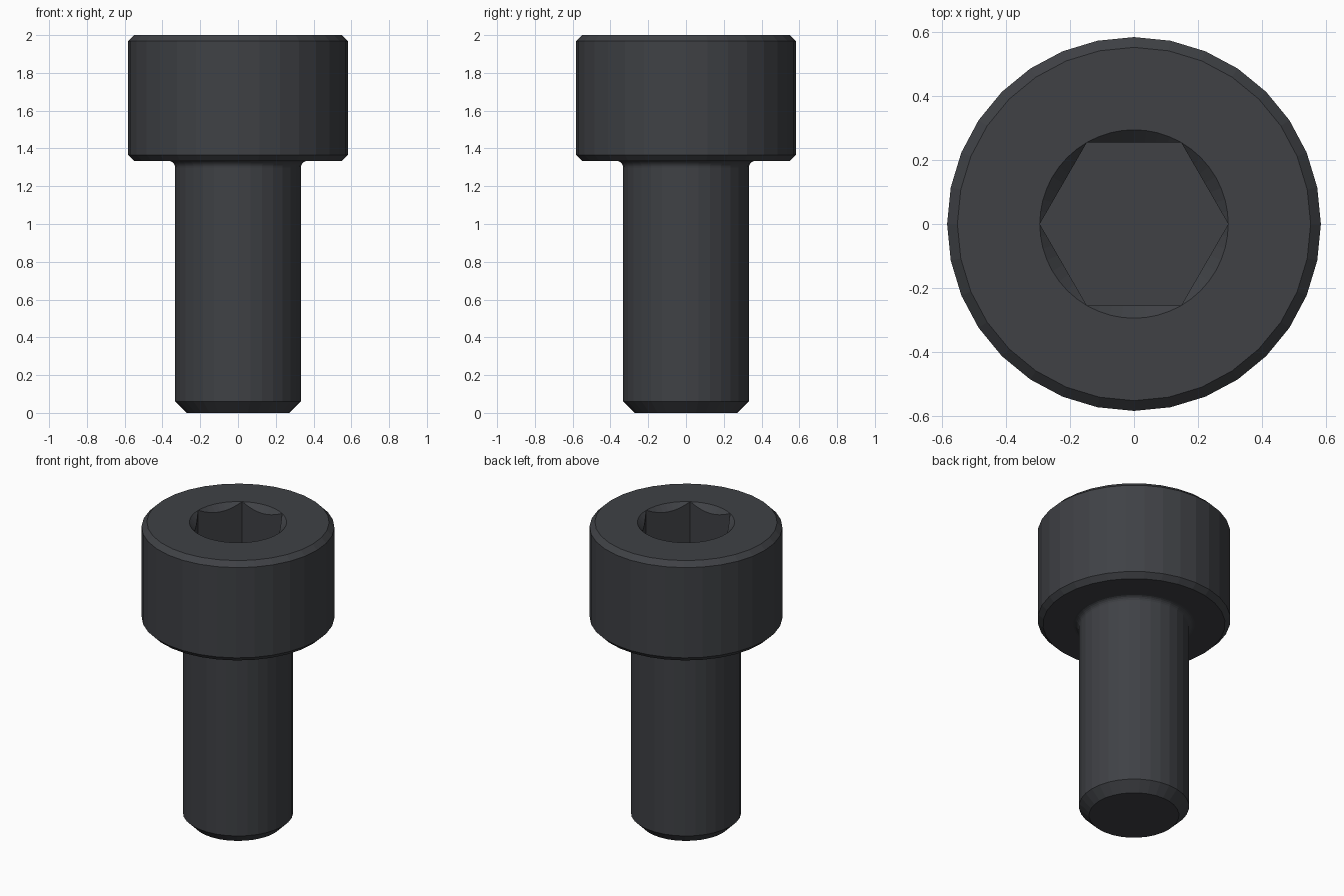
import bpy, bmesh
from math import sin, cos, pi, radians

if "Cube" in bpy.data.objects:
    bpy.data.objects.remove(bpy.data.objects["Cube"])

SEG = 32          # sides of head and shank
SOCK = 48         # points round the socket rim (multiple of 6)
HEX_R = 0.294     # socket corner radius
SOCKET_FLOOR = 1.667

bm = bmesh.new()


def ring(pts):
    return [bm.verts.new(p) for p in pts]


def circle(r, z, n=SEG):
    return [(r * cos(2 * pi * i / n), r * sin(2 * pi * i / n), z) for i in range(n)]


def skin(a, b):
    n = len(a)
    for i in range(n):
        j = (i + 1) % n
        bm.faces.new((a[i], a[j], b[j], b[i]))


# Outer profile: tip chamfer, shank, under-head fillet, chamfered head
fillet = [(0.367 - 0.034 * cos(t), 1.3 + 0.034 * sin(t))
          for t in (radians(18 * k) for k in range(6))]
profile = [(0.272, 0), (0.333, 0.061)] + fillet + [
    (0.551, 1.334), (0.583, 1.366), (0.583, 1.968), (0.551, 2.0)]
rings = [ring(circle(r, z)) for r, z in profile]
for a, b in zip(rings, rings[1:]):
    skin(a, b)
bm.faces.new(rings[0][::-1])


# Hex socket: round rim, conical countersink meeting the six flats, flat floor
def hex_radius(i):
    a = (2 * pi * i / SOCK) % (pi / 3)
    return HEX_R * cos(pi / 6) / cos(a - pi / 6)


def hex_point(i, z):
    r, a = hex_radius(i), 2 * pi * i / SOCK
    return (r * cos(a), r * sin(a), z)


rim = ring(circle(HEX_R, 2.0, SOCK))
scallop = ring(hex_point(i, 2.0 - (HEX_R - hex_radius(i))) for i in range(SOCK))
base = ring(hex_point(i, SOCKET_FLOOR) for i in range(SOCK))
skin(rim, scallop)
skin(scallop, base)
bm.faces.new(base)

# Flat annular top of the head
open_edges = [e for e in bm.edges if e.is_boundary]
bmesh.ops.bridge_loops(bm, edges=open_edges)
bmesh.ops.remove_doubles(bm, verts=bm.verts[:], dist=0.0001)
bmesh.ops.recalc_face_normals(bm, faces=bm.faces[:])

mesh = bpy.data.meshes.new("socket_head_screw")
bm.to_mesh(mesh)
bm.free()
screw = bpy.data.objects.new("socket_head_screw", mesh)
bpy.context.collection.objects.link(screw)

# Dark steel
steel = bpy.data.materials.new("dark_steel")
steel.diffuse_color = (0.05, 0.053, 0.06, 1)
steel.use_nodes = True
steel.node_tree.nodes["Principled BSDF"].inputs["Base Color"].default_value = steel.diffuse_color
mesh.materials.append(steel)
